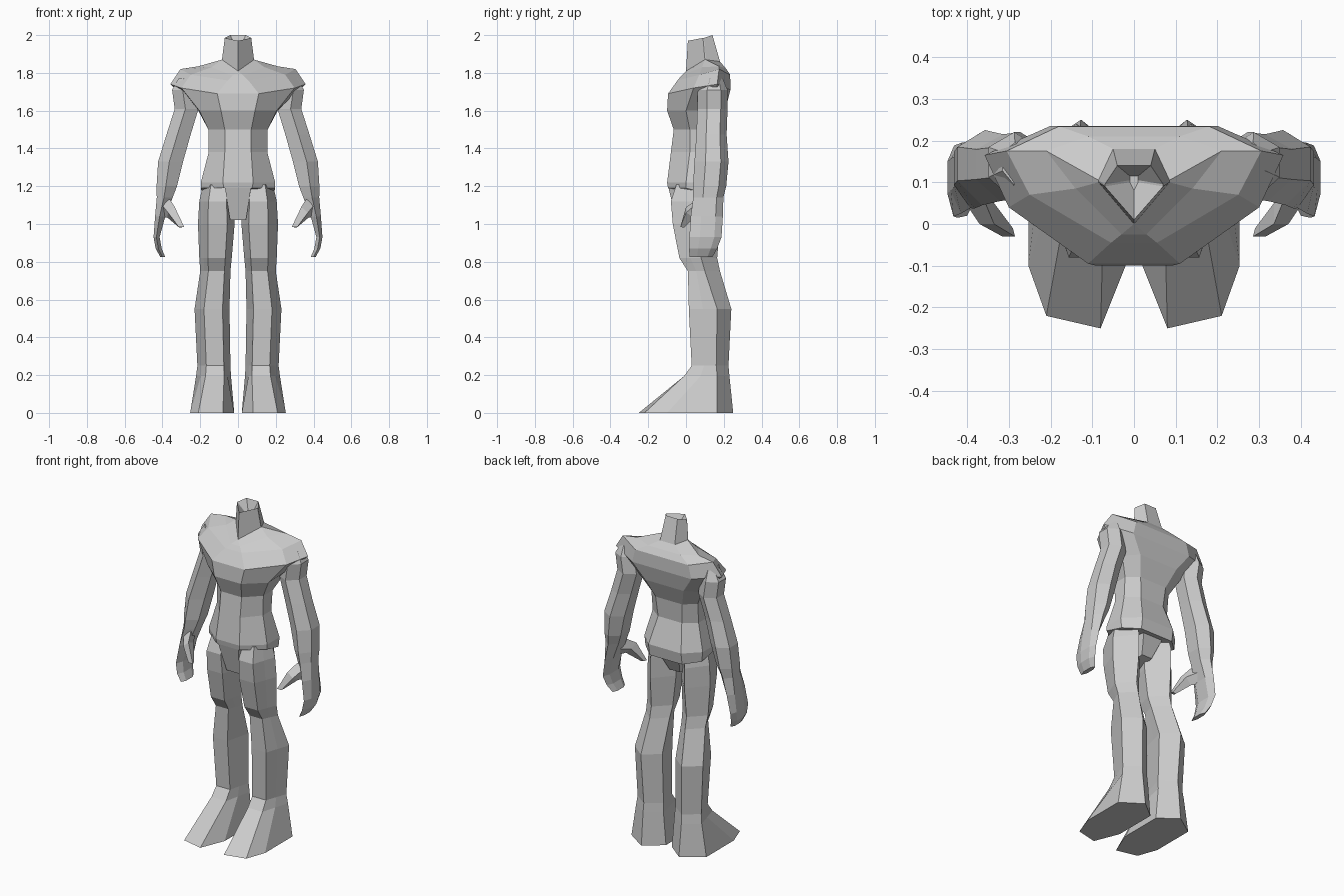
import bpy, bmesh, math

grey = bpy.data.materials.new("plain grey")
grey.diffuse_color = (0.6, 0.6, 0.6, 1)


def loft(name, rings, caps=(True, True), mirror=False):
    """Skin a list of equal-length point rings into one flat-faced object."""
    bm = bmesh.new()
    rows = [[bm.verts.new(p) for p in ring] for ring in rings]
    n = len(rows[0])
    for a, b in zip(rows, rows[1:]):
        for i in range(n):
            j = (i + 1) % n
            bm.faces.new((a[i], a[j], b[j], b[i]))
    if caps[0]:
        bm.faces.new(rows[0][::-1])
    if caps[1]:
        bm.faces.new(rows[-1])
    bmesh.ops.remove_doubles(bm, verts=bm.verts, dist=0.001)
    bmesh.ops.recalc_face_normals(bm, faces=bm.faces)
    mesh = bpy.data.meshes.new(name)
    bm.to_mesh(mesh)
    bm.free()
    mesh.materials.append(grey)
    ob = bpy.data.objects.new(name, mesh)
    bpy.context.collection.objects.link(ob)
    if mirror:
        ob.modifiers.new("mirror", "MIRROR").use_mirror_merge = False
    return ob


def both(half):
    """Complete a ring from its right half, listed front to back."""
    return half + [(-x, y, z) for x, y, z in reversed(half)]


def band(z, a, yf, b, y1, y2, c, yb):
    """Level torso ring: front half-width, side half-width, back half-width."""
    return both([(a, yf, z), (b, y1, z), (b, y2, z), (c, yb, z)])


# Torso from hips to collar, with broad shoulder caps, open neck and hollow top
loft("torso", [
    both([(.075, -.095, 1.19), (.197, .0, 1.19), (.19, .12, 1.16), (.11, .195, 1.15)]),
    band(1.22, .08, -.10, .197, .0, .12, .11, .205),
    band(1.38, .07, -.08, .155, .02, .10, .08, .155),
    band(1.50, .07, -.065, .157, .02, .11, .09, .165),
    both([(.09, -.10, 1.60), (.205, .0, 1.60), (.21, .15, 1.60), (.13, .21, 1.61)]),
    both([(.11, -.095, 1.69), (.30, .04, 1.72), (.358, .165, 1.74), (.20, .235, 1.71)]),
    both([(.055, -.045, 1.76), (.25, .07, 1.79), (.305, .175, 1.82), (.18, .234, 1.79)]),
    both([(.03, -.025, 1.785), (.14, .085, 1.83), (.21, .175, 1.835), (.11, .21, 1.825)]),
    both([(0, 0, 1.81), (.085, .10, 1.87), (.085, .105, 1.87), (.05, .18, 1.86)]),
    both([(0, .01, 1.97), (.07, .09, 1.985), (.07, .095, 1.985), (.04, .14, 2.0)]),
    both([(0, .08, 1.92), (.01, .10, 1.92), (.01, .105, 1.92), (.01, .115, 1.92)])])

# Tapered panel between the thighs
loft("pelvis_panel", [
    [(-.042, -.05, 1.02), (.042, -.05, 1.02), (.035, .11, 1.05), (-.035, .11, 1.05)],
    [(-.07, -.095, 1.2), (.07, -.095, 1.2), (.07, .17, 1.17), (-.07, .17, 1.17)]])


def leg_ring(z, xi, xo, yf, ym, yb):
    """Five-sided leg ring: flat front, two side corners, a ridge at the back."""
    w = xo - xi
    return [(xi + .2 * w, yf, z), (xi + .73 * w, yf, z), (xo, ym, z),
            (xi + .5 * w, yb, z), (xi, ym, z)]


def with_sides(ring):
    """Add the mid-side points that feed the width of the foot."""
    a, b, c, d, e = ring
    mid = lambda p, q: tuple((u + v) / 2 for u, v in zip(p, q))
    return [a, b, mid(b, c), c, d, e, mid(e, a)]


# Legs with wedge feet
sole = [(.08, -.25, 0), (.21, -.22, 0), (.253, -.10, 0), (.253, .165, 0),
        (.127, .25, 0), (.02, .165, 0), (.02, -.10, 0)]
loft("legs", [sole] + [with_sides(leg_ring(*r)) for r in (
    (.195, .037, .222, -.01, .165, .23),
    (.25, .04, .215, .03, .16, .225),
    (.55, .045, .23, .015, .165, .24),
    (.75, .04, .20, .01, .10, .18),
    (.82, .033, .205, -.035, .08, .165),
    (1.0, .018, .212, -.07, .07, .18),
    (1.12, .025, .205, -.08, .065, .18),
    (1.21, .03, .185, -.05, .06, .16))], mirror=True)


def oval(cx, cy, z, rx, ry):
    """Six-sided level ring with corners at front and back quarters."""
    return [(cx + rx * u, cy + ry * v, z) for u, v in
            ((1, -.35), (.1, -1), (-1, -.5), (-1, .5), (0, 1), (1, .55))]


# Arms running down into curled mitten hands
loft("arms", [oval(*r) for r in (
    (.285, .145, 1.77, .03, .05),
    (.287, .14, 1.71, .062, .08),
    (.272, .14, 1.61, .063, .08),
    (.314, .135, 1.475, .064, .08),
    (.357, .135, 1.33, .066, .09),
    (.377, .125, 1.20, .054, .088),
    (.388, .118, 1.14, .042, .08),
    (.412, .11, 1.04, .027, .085),
    (.431, .103, .93, .016, .085),
    (.420, .09, .87, .016, .075),
    (.398, .08, .825, .013, .06))], mirror=True)

# Thumbs
loft("thumbs", [
    [(.36, .06, 1.13), (.41, .06, 1.11), (.41, .11, 1.03), (.38, .13, 1.09)],
    [(.335, .0, 1.09), (.37, .0, 1.06), (.375, .045, 1.035), (.335, .05, 1.07)],
    [(.285, -.03, .985), (.315, -.03, .985), (.31, -.01, .98), (.29, -.01, .985)]],
    mirror=True)
